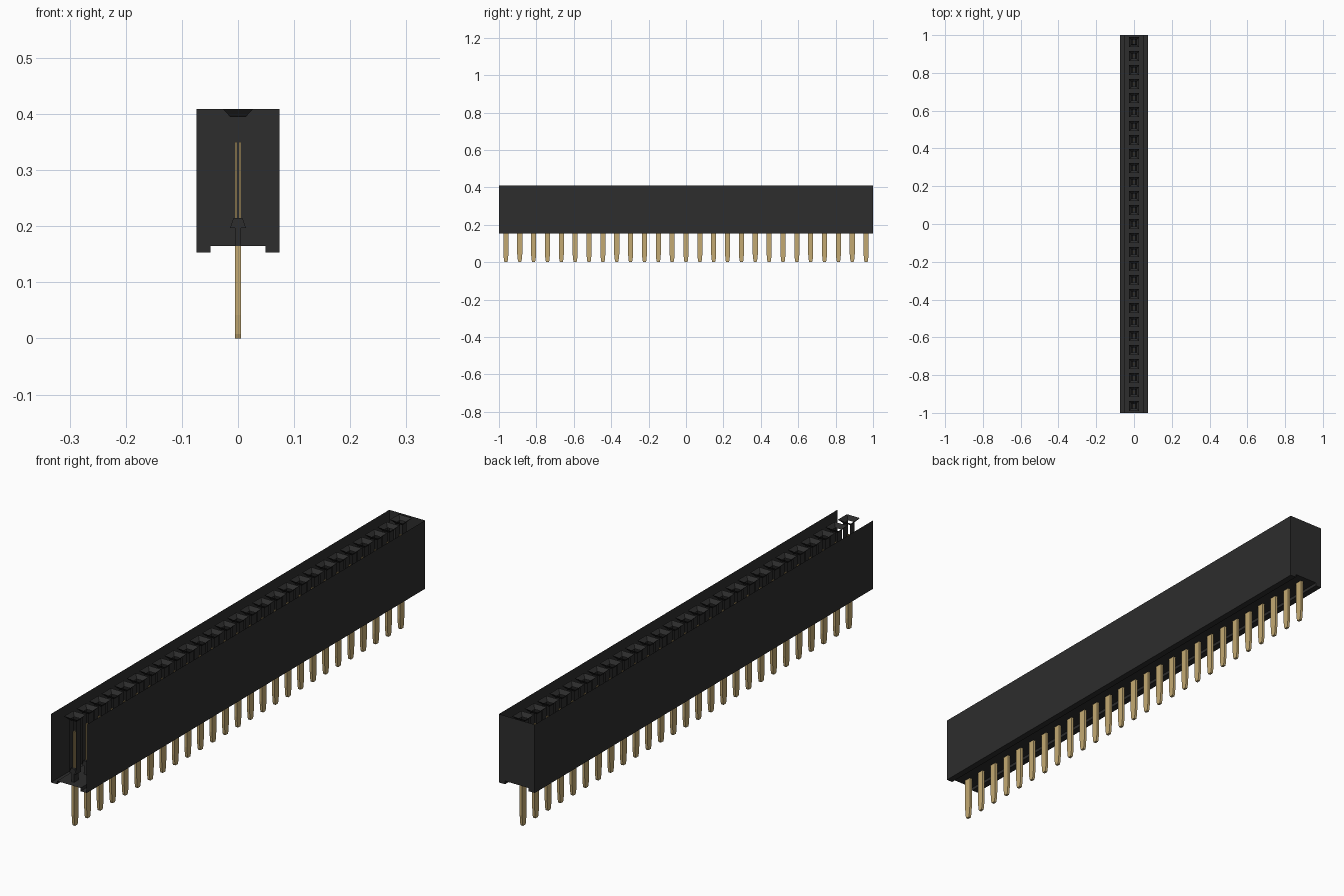
import bpy, bmesh

if "Cube" in bpy.data.objects:
    bpy.data.objects.remove(bpy.data.objects["Cube"])

COUNT = 27
PITCH = 2 / COUNT
ROWS = [-1 + PITCH * (i + 0.5) for i in range(COUNT)]


def material(name, rgb, metallic=0.0):
    m = bpy.data.materials.new(name)
    m.use_nodes = True
    m.diffuse_color = (*rgb, 1)
    m.node_tree.nodes["Principled BSDF"].inputs["Base Color"].default_value = (*rgb, 1)
    return m


BLACK = material("black plastic", (0.026, 0.026, 0.026))
GOLD = material("gold contact", (0.55, 0.40, 0.17))


def finish(name, bm, mat):
    bmesh.ops.recalc_face_normals(bm, faces=bm.faces)
    me = bpy.data.meshes.new(name)
    bm.to_mesh(me)
    bm.free()
    me.materials.append(mat)
    ob = bpy.data.objects.new(name, me)
    bpy.context.collection.objects.link(ob)
    return ob


def ring(bm, y, hx, hy, z):
    return [bm.verts.new((sx * hx, y + sy * hy, z))
            for sx, sy in ((-1, -1), (1, -1), (1, 1), (-1, 1))]


def loft(bm, y, sections, caps=True):
    """Join rectangular sections (half x, half y, z) from bottom to top."""
    rings = [ring(bm, y, *s) for s in sections]
    for a, b in zip(rings, rings[1:]):
        for i in range(4):
            j = (i + 1) % 4
            bm.faces.new((a[i], a[j], b[j], b[i]))
    if caps:
        bm.faces.new(rings[0][::-1])
        bm.faces.new(rings[-1])


# Housing: thin shell with foot rails, open at the top and the front end
bm = bmesh.new()
half = [(0.074, 0.409), (0.074, 0.153), (0.049, 0.153), (0.049, 0.165)]
profile = half + [(-x, z) for x, z in reversed(half)]
front = [bm.verts.new((x, -1, z)) for x, z in profile]
back = [bm.verts.new((x, 1, z)) for x, z in profile]
for i in range(len(profile) - 1):
    bm.faces.new((front[i], front[i + 1], back[i + 1], back[i]))
bm.faces.new(back)
finish("housing", bm, BLACK)

# Sockets: lead-in funnel, side walls of the shaft, and its base
bm = bmesh.new()
for y in ROWS:
    loft(bm, y, [(0.014, 0.014, 0.395), (0.027, 0.027, 0.409)], caps=False)
    for x in (-0.014, 0.014):
        bm.faces.new([bm.verts.new((x, y + dy, z)) for dy, z in
                      ((-0.014, 0.197), (0.014, 0.197), (0.014, 0.395), (-0.014, 0.395))])
    loft(bm, y, [(0.005, 0.0135, 0.165), (0.005, 0.0135, 0.197),
                 (0.014, 0.014, 0.197), (0.008, 0.0135, 0.215)])
finish("sockets", bm, BLACK)

# Solder pins: flat blades with a tapered tip
bm = bmesh.new()
for y in ROWS:
    loft(bm, y, [(0.005, 0.007, 0.0), (0.005, 0.010, 0.008),
                 (0.005, 0.0135, 0.042), (0.005, 0.0135, 0.165)])
finish("solder_pins", bm, GOLD)

# Contact springs: a pair of slim tines in every socket
bm = bmesh.new()
for y in ROWS:
    for x in (-0.0035, 0.0035):
        box = bmesh.ops.create_cube(bm, size=1)["verts"]
        bmesh.ops.scale(bm, vec=(0.003, 0.010, 0.135), verts=box)
        bmesh.ops.translate(bm, vec=(x, y, 0.2825), verts=box)
finish("contact_tines", bm, GOLD)
